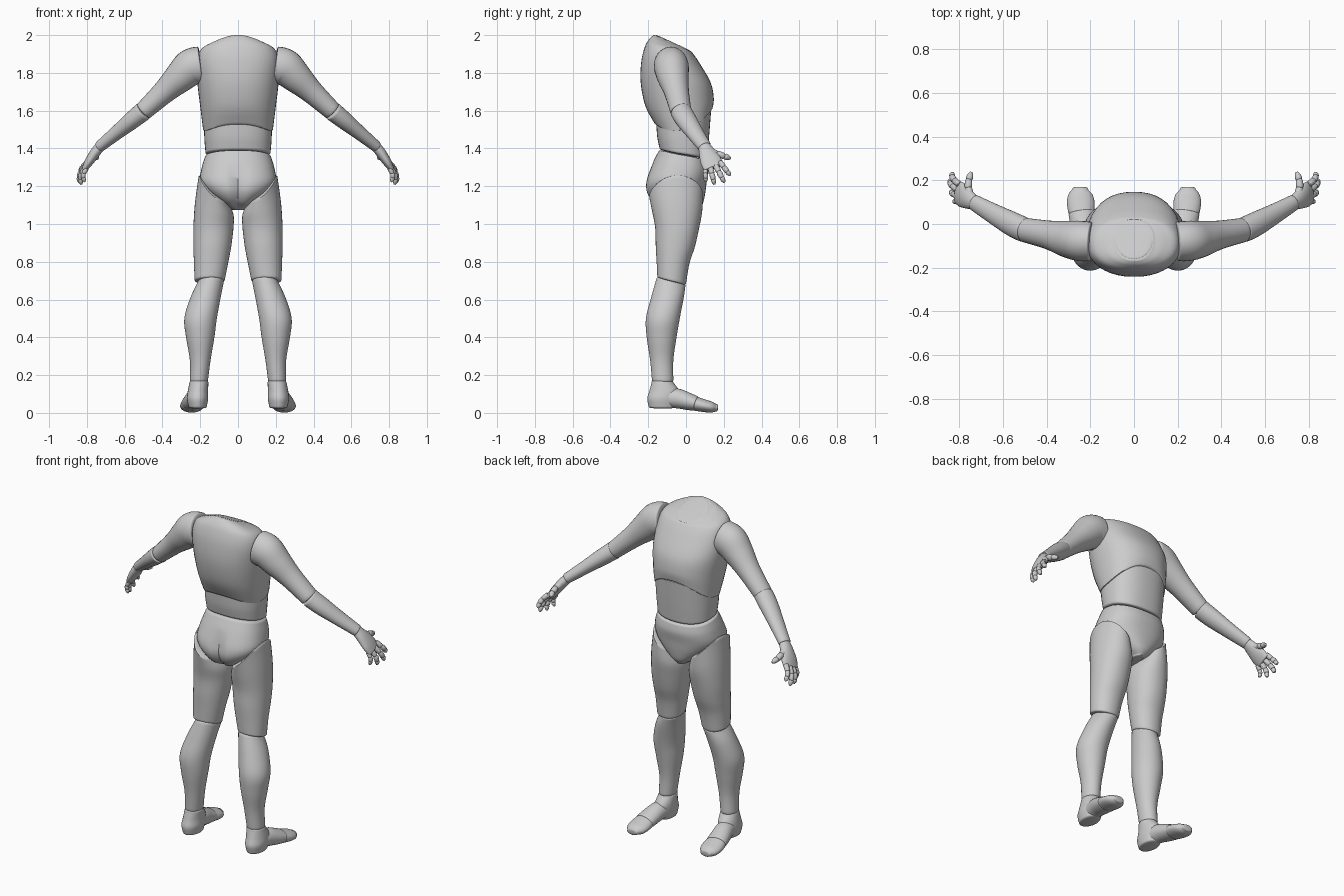
import bpy, bmesh, math
from mathutils import Vector

N = 40  # points around each part
grey = bpy.data.materials.new("plain_grey")
grey.diffuse_color = (0.6, 0.6, 0.6, 1)


def smooth_rows(rows, steps=6):
    """Catmull-Rom through rows of numbers."""
    out = []
    for i in range(len(rows) - 1):
        p0, p1, p2 = rows[max(i - 1, 0)], rows[i], rows[i + 1]
        p3 = rows[min(i + 2, len(rows) - 1)]
        for k in range(steps):
            t = k / steps
            out.append([0.5 * (2 * b + (c - a) * t + (2 * a - 5 * b + 4 * c - d) * t * t
                               + (3 * b - a - 3 * c + d) * t ** 3)
                        for a, b, c, d in zip(p0, p1, p2, p3)])
    return out + [list(rows[-1])]


def skin(name, rings, lip, mirror, shape=None):
    """Skin rings into a closed body with softly rounded ends."""
    def centre(r):
        return sum(r, Vector()) / len(r)

    def ends(r, inner):
        c = centre(r)
        d = (c - centre(inner)).normalized()
        return [[c + (p - c) * s + d * lip * h for p in r]
                for s, h in ((0.975, 0.45), (0.92, 0.8), (0.75, 1.0), (0.4, 1.15))]
    rings = ends(rings[0], rings[1])[::-1] + rings + ends(rings[-1], rings[-2])
    for sx, side in (((1, "right_"), (-1, "left_")) if mirror else ((1, ""),)):
        bm = bmesh.new()
        vs = []
        for r in rings:
            pts = [shape(p) if shape else p for p in r]
            vs.append([bm.verts.new((p.x * sx, p.y, p.z)) for p in pts])
        for a, b in zip(vs, vs[1:]):
            n = len(a)
            for i in range(n):
                j = (i + 1) % n
                bm.faces.new((a[i], a[j], b[j], b[i]))
        bm.faces.new(vs[0])
        bm.faces.new(vs[-1])
        bmesh.ops.recalc_face_normals(bm, faces=bm.faces)
        me = bpy.data.meshes.new(side + name)
        bm.to_mesh(me)
        bm.free()
        me.materials.append(grey)
        bpy.context.collection.objects.link(bpy.data.objects.new(side + name, me))


def stack(name, rows, power=1.0, lip=0.008, mirror=False, shape=None):
    """Upright body; rows: x, y_back, y_front, z, rx, tilt_x, tilt_y, arch."""
    rings = []
    for x, yb, yf, z, rx, tx, ty, arch in smooth_rows(rows):
        ring = []
        for i in range(N):
            a = 2 * math.pi * i / N
            c, s = math.cos(a), math.sin(a)
            cx = math.copysign(abs(c) ** power, c)
            sy = math.copysign(abs(s) ** power, s)
            ring.append(Vector((x + rx * cx, (yb + yf) / 2 + (yf - yb) / 2 * sy,
                                z + tx * c + ty * s + arch * s * s)))
        rings.append(ring)
    skin(name, rings, lip, mirror, shape)


def tube(name, rows, ref, lip=0.006, n=28, steps=6):
    """Limb along a path; rows: x, y, z, radius across ref, radius along ref."""
    rows = smooth_rows(rows, steps)
    pts = [Vector(r[:3]) for r in rows]
    rings = []
    for i, r in enumerate(rows):
        t = (pts[min(i + 1, len(pts) - 1)] - pts[max(i - 1, 0)]).normalized()
        u = Vector(ref).cross(t).normalized()
        v = t.cross(u)
        rings.append([pts[i] + u * r[3] * math.cos(k * math.tau / n)
                      + v * r[4] * math.sin(k * math.tau / n) for k in range(n)])
    skin(name, rings, lip, True)


# Trunk
stack("chest", [
    (0, -.165, .140, 1.500, .185, 0, .04, .07),
    (0, -.215, .147, 1.620, .200, 0, .02, .025),
    (0, -.240, .130, 1.750, .215, 0, 0, 0),
    (0, -.236, .070, 1.860, .217, 0, -.005, 0),
    (0, -.215, .035, 1.925, .195, 0, -.02, 0),
    (0, -.190, .025, 1.950, .140, 0, -.035, 0),
    (0, -.170, .022, 1.958, .095, 0, -.042, 0)], power=0.88, lip=0.004)
stack("neck_plate", [
    (0, -.160, .012, 1.950, .086, 0, -.04, 0),
    (0, -.160, .012, 1.959, .086, 0, -.04, 0)], lip=0.004)
stack("abdomen", [
    (0, -.140, .112, 1.375, .172, 0, -.025, 0),
    (0, -.152, .122, 1.450, .178, 0, 0, .01),
    (0, -.158, .133, 1.520, .180, 0, .03, .05)], power=0.85)


def buttock_cleft(p):
    back = max(0.0, min(1.0, (-.08 - p.y) / .08)) * max(0.0, min(1.0, (1.33 - p.z) / .1))
    return Vector((p.x, p.y + .03 * back * math.exp(-(p.x / .028) ** 2), p.z))


stack("pelvis", [
    (0, -.145, .113, 1.358, .174, 0, -.028, 0),
    (0, -.185, .120, 1.295, .193, 0, -.01, 0),
    (0, -.214, .110, 1.225, .200, 0, 0, 0),
    (0, -.212, .102, 1.165, .160, 0, 0, 0),
    (0, -.175, .090, 1.110, .090, 0, 0, 0),
    (0, -.110, .070, 1.080, .035, 0, 0, 0)], power=0.85, shape=buttock_cleft)

# Legs
stack("thigh", [
    (.128, -.195, .088, 1.185, .080, .07, .01, -.03),
    (.126, -.180, .086, 1.080, .102, .03, 0, -.01),
    (.130, -.163, .070, .980, .106, 0, 0, 0),
    (.136, -.160, .047, .880, .100, 0, 0, 0),
    (.143, -.155, .018, .790, .090, 0, 0, 0),
    (.150, -.152, .000, .704, .080, 0, -.02, 0)], mirror=True, power=0.95)
stack("shin", [
    (.143, -.155, -.003, .695, .068, 0, -.02, 0),
    (.172, -.185, -.012, .610, .080, 0, 0, 0),
    (.198, -.212, -.033, .500, .086, 0, 0, 0),
    (.200, -.208, -.050, .400, .075, 0, 0, 0),
    (.200, -.190, -.067, .280, .055, 0, 0, 0),
    (.207, -.180, -.067, .172, .048, 0, 0, 0)], mirror=True)
stack("heel", [
    (.207, -.182, -.066, .160, .050, 0, 0, 0),
    (.212, -.194, -.035, .115, .054, 0, 0, 0),
    (.214, -.205, -.038, .075, .056, 0, 0, 0),
    (.214, -.198, -.048, .037, .049, 0, 0, 0)], mirror=True, lip=0.012)
tube("instep", [
    (.214, -.110, .080, .052, .048),
    (.224, -.045, .076, .052, .053),
    (.234, .010, .061, .046, .058),
    (.240, .050, .050, .040, .060)], (1, 0, 0))
tube("toes", [
    (.241, .056, .047, .037, .060),
    (.244, .100, .037, .033, .063),
    (.246, .135, .030, .029, .055),
    (.246, .158, .027, .020, .036)], (1, 0, 0), lip=0.010)

# Arms
tube("upper_arm", [
    (.200, -.080, 1.840, .100, .090),
    (.250, -.077, 1.828, .098, .092),
    (.310, -.068, 1.775, .083, .083),
    (.390, -.050, 1.700, .063, .066),
    (.498, -.028, 1.600, .050, .056)], (0, 1, 0))
tube("forearm", [
    (.504, -.026, 1.595, .051, .057),
    (.560, .001, 1.550, .047, .056),
    (.640, .045, 1.485, .038, .047),
    (.730, .097, 1.412, .030, .037)], (0, 1, 0))

# Hands
tube("palm", [
    (.732, .099, 1.408, .027, .034),
    (.758, .113, 1.375, .027, .045),
    (.785, .131, 1.335, .024, .056),
    (.805, .145, 1.303, .018, .054)], (0, 1, 0))


def finger(name, base, tip, r):
    """Three jointed segments, bending slightly inward."""
    a, b = Vector(base), Vector(tip)
    rows = []
    for t, k in ((0, 1), (.3, 1), (.36, .8), (.42, 1), (.66, .95), (.71, .75),
                 (.76, .92), (.9, .8), (1, .45)):
        p = a.lerp(b, t) + Vector((.012 * math.sin(math.pi * t), 0, 0))
        rows.append((*p, r * k, r * k))
    tube(name, rows, (0, 1, 0) if "thumb" not in name else (1, 0, 0), .003, 14, 2)


finger("index_finger", (.800, .182, 1.325), (.832, .233, 1.258), .0145)
finger("middle_finger", (.808, .158, 1.307), (.840, .202, 1.222), .0150)
finger("ring_finger", (.808, .130, 1.297), (.830, .150, 1.212), .0145)
finger("little_finger", (.803, .102, 1.292), (.812, .105, 1.225), .0125)
finger("thumb", (.748, .125, 1.385), (.745, .234, 1.348), .0175)

# Smooth shading with sharp creases kept
for ob in bpy.context.scene.objects:
    ob.select_set(True)
    bpy.context.view_layer.objects.active = ob
bpy.ops.object.shade_smooth_by_angle(angle=math.radians(50))
